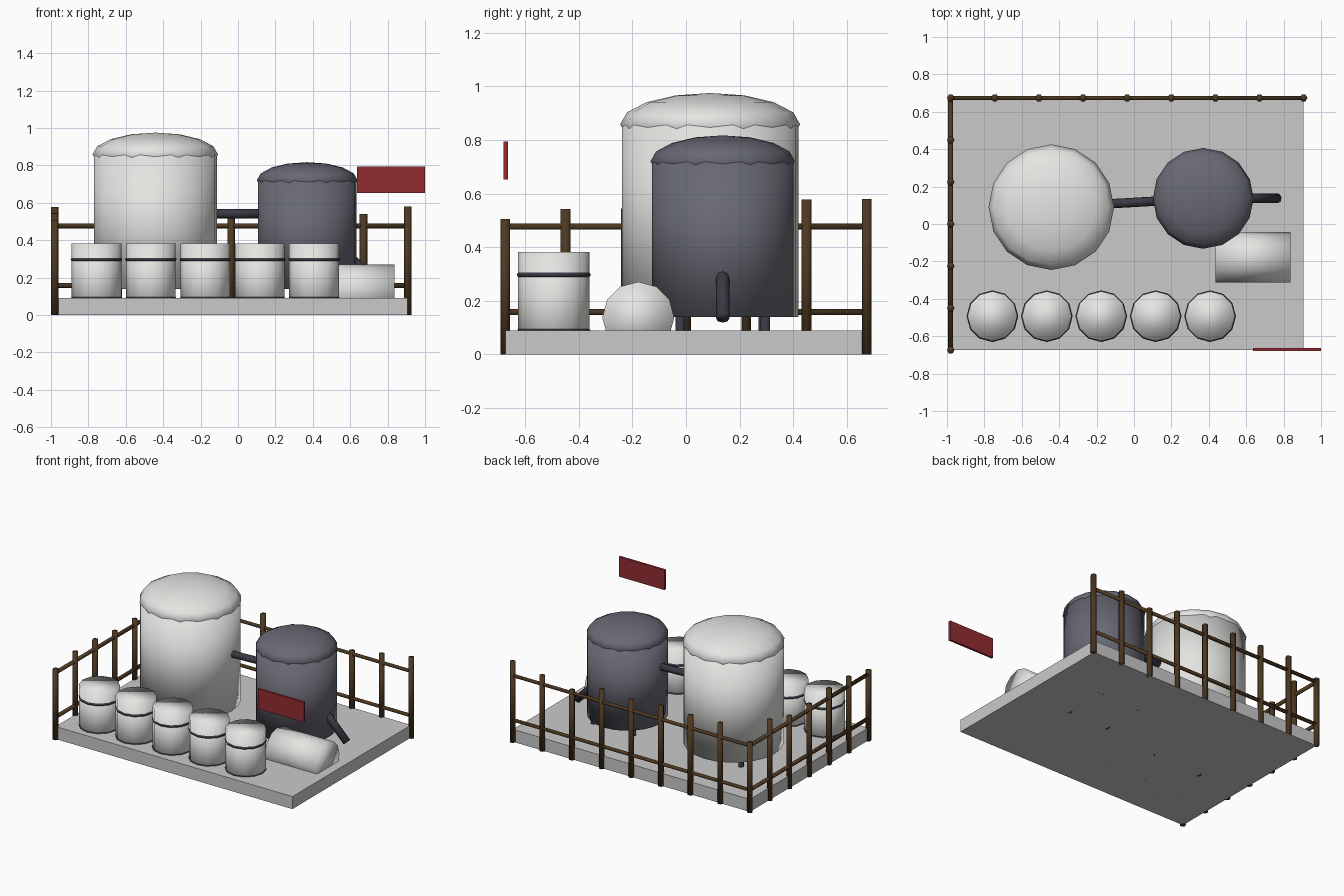
import bpy, bmesh, math
from mathutils import Vector, Matrix

if "Cube" in bpy.data.objects:
    bpy.data.objects.remove(bpy.data.objects["Cube"])


def mat(name, r, g, b):
    m = bpy.data.materials.new(name)
    m.diffuse_color = (r, g, b, 1)
    m.use_nodes = True
    m.node_tree.nodes["Principled BSDF"].inputs["Base Color"].default_value = m.diffuse_color
    return m


WHITE = mat("white_metal", 0.78, 0.78, 0.76)
SLATE = mat("slate_metal", 0.14, 0.14, 0.175)
DARK = mat("dark_pipe", 0.04, 0.042, 0.057)
CONCRETE = mat("concrete", 0.59, 0.59, 0.59)
WOOD = mat("brown_wood", 0.075, 0.04, 0.016)
RED = mat("sign_red", 0.29, 0.025, 0.03)


def finish(name, bm, material, smooth=True):
    me = bpy.data.meshes.new(name)
    for f in bm.faces:
        f.smooth = smooth
    bm.to_mesh(me)
    bm.free()
    me.materials.append(material)
    ob = bpy.data.objects.new(name, me)
    bpy.context.collection.objects.link(ob)
    return ob


def rod(name, a, b, r, sides, material):
    """Capped cylinder from point a to point b."""
    a, b = Vector(a), Vector(b)
    d = b - a
    rot = Vector((0, 0, 1)).rotation_difference(d).to_matrix().to_4x4()
    # turn the ring so a corner lies on the local y axis
    turn = Matrix.Rotation(math.pi / 2, 4, 'Z')
    bm = bmesh.new()
    bmesh.ops.create_cone(bm, cap_ends=True, segments=sides, radius1=r, radius2=r,
                          depth=d.length,
                          matrix=Matrix.Translation((a + b) / 2) @ rot @ turn)
    return finish(name, bm, material)


def box(name, lo, hi, material):
    lo, hi = Vector(lo), Vector(hi)
    bm = bmesh.new()
    bmesh.ops.create_cube(bm, size=1, matrix=Matrix.Translation((lo + hi) / 2)
                          @ Matrix.Diagonal((*(hi - lo), 1)))
    return finish(name, bm, material, False)


def hoop(name, x, y, z, R, r, material, n=12, k=6):
    """Torus made by joining rings of points."""
    bm = bmesh.new()
    rings = []
    for i in range(n):
        t = 2 * math.pi * i / n
        rings.append([bm.verts.new((x + (R + r * math.cos(p)) * math.cos(t),
                                    y + (R + r * math.cos(p)) * math.sin(t),
                                    z + r * math.sin(p)))
                      for p in (2 * math.pi * j / k for j in range(k))])
    for i in range(n):
        a, b = rings[i], rings[(i + 1) % n]
        for j in range(k):
            bm.faces.new((a[j], b[j], b[(j + 1) % k], a[(j + 1) % k]))
    return finish(name, bm, material)


def tank(name, x, y, r, z0, z1, rise, material):
    rod(name + "_body", (x, y, z0), (x, y, z1), r, 24, material)
    # flattened low-poly dome, slightly wider than the body
    bm = bmesh.new()
    bmesh.ops.create_uvsphere(bm, u_segments=16, v_segments=8, radius=1,
                              matrix=Matrix.Translation((x, y, z1))
                              @ Matrix.Diagonal((r * 1.02, r * 1.02, rise, 1)))
    finish(name + "_dome", bm, material)
    # four legs on the diagonals
    o = r * 0.6
    for i, (sx, sy) in enumerate(((1, 1), (-1, 1), (-1, -1), (1, -1))):
        px, py = x + sx * o, y + sy * o
        rod(f"{name}_leg_{i}", (px, py, 0), (px, py, z0 + 0.02), 0.02, 6, DARK)


# Slab
box("platform", (-0.98, -0.674, 0), (0.905, 0.674, 0.09), CONCRETE)

# Tanks and pipes
tank("large_tank", -0.442, 0.09, 0.329, 0.14, 0.858, 0.117, WHITE)
tank("small_tank", 0.37, 0.137, 0.264, 0.14, 0.72, 0.097, SLATE)
rod("connecting_pipe", (-0.2, 0.104, 0.542), (0.2, 0.127, 0.542), 0.025, 8, DARK)
rod("outlet_pipe", (0.55, 0.137, 0.357), (0.77, 0.137, 0.137), 0.026, 8, DARK)

# Row of standing barrels with hoops
for i in range(5):
    x, y = -0.757 + 0.291 * i, -0.493
    rod(f"barrel_{i}", (x, y, 0), (x, y, 0.383), 0.133, 12, WHITE)
    for j, z in enumerate((0.087, 0.297)):
        hoop(f"barrel_{i}_hoop_{j}", x, y, z, 0.128, 0.01, DARK)

# Barrel lying on its side
rod("tipped_barrel", (0.436, -0.178, 0.137), (0.838, -0.178, 0.137), 0.134, 12, WHITE)

# Fence: uneven posts along the left and back edges
left = [0.505, 0.543, 0.545, 0.52, 0.52, 0.578]
for i, h in enumerate(left):
    y = -0.674 + 1.348 * i / 6
    rod(f"left_post_{i}", (-0.98, y, 0), (-0.98, y, h), 0.0205, 6, WOOD)
back = [0.50, 0.578, 0.57, 0.575, 0.555, 0.565, 0.5, 0.541, 0.579]
for i, h in enumerate(back):
    x = -0.98 + 1.887 * i / 8
    rod(f"back_post_{i}", (x, 0.674, 0), (x, 0.674, h), 0.0205, 6, WOOD)
for i, z in enumerate((0.158, 0.477)):
    rod(f"left_rail_{i}", (-0.98, -0.674, z), (-0.98, 0.674, z), 0.0135, 6, WOOD)
    rod(f"back_rail_{i}", (-0.98, 0.674, z), (0.907, 0.674, z), 0.0135, 6, WOOD)

# Floating sign plate
box("sign", (0.637, -0.68, 0.652), (1.0, -0.664, 0.795), RED)
